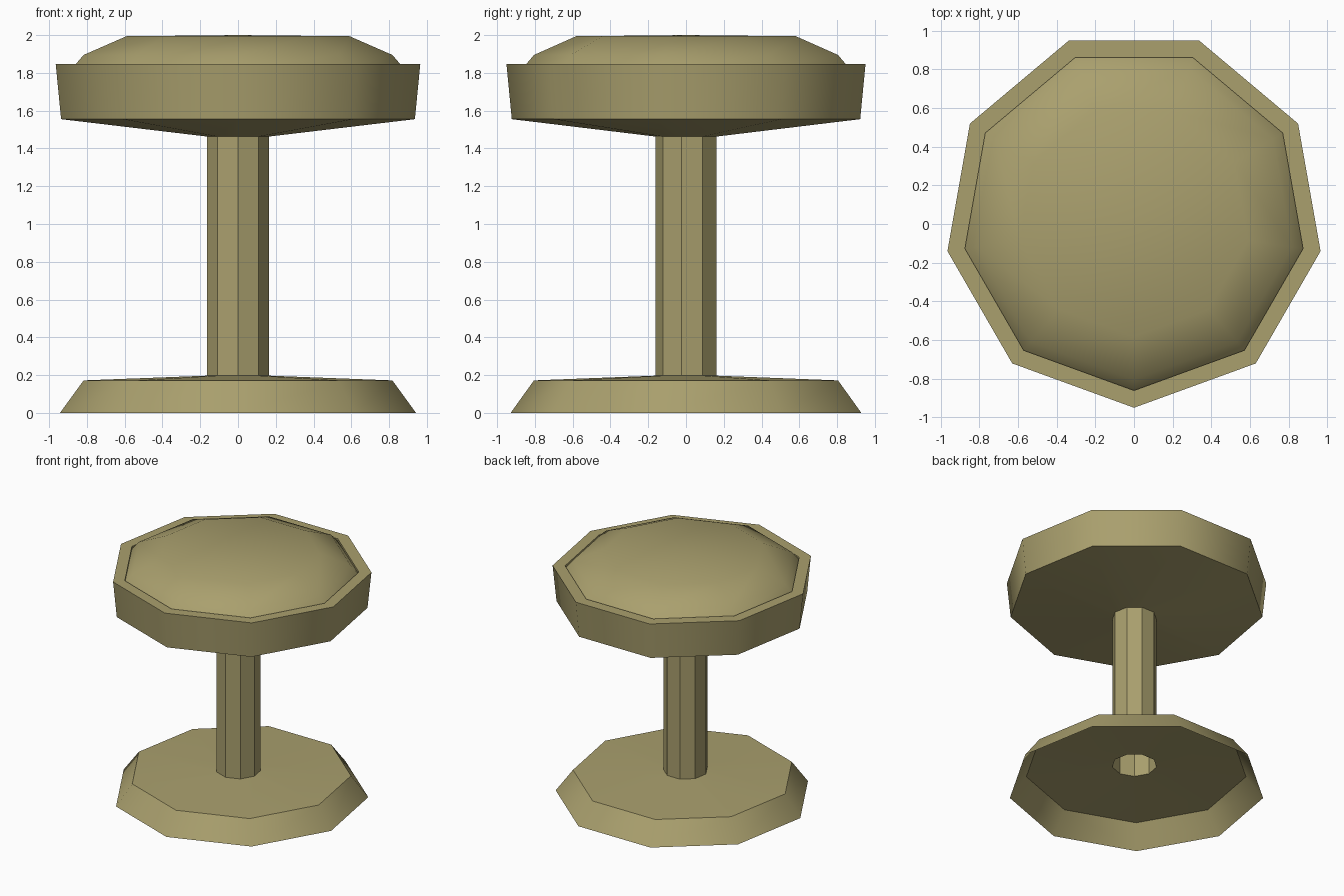
import bpy, bmesh, math

if "Cube" in bpy.data.objects:
    bpy.data.objects.remove(bpy.data.objects["Cube"])

SIDES = 9
metal = bpy.data.materials.new("khaki_brass")
metal.diffuse_color = (0.40, 0.35, 0.155, 1.0)
metal.use_nodes = True
metal.node_tree.nodes["Principled BSDF"].inputs["Base Color"].default_value = metal.diffuse_color


def ring(bm, r, z):
    # nine-sided ring with a corner at the front, centred on its own depth
    shift = r * (1 - math.cos(math.pi / SIDES)) / 2
    pts = []
    for i in range(SIDES):
        a = 2 * math.pi * i / SIDES
        pts.append(bm.verts.new((r * math.sin(a), shift - r * math.cos(a), z)))
    return pts


def stacked(name, profile, smooth=True, tip=None):
    # skin a list of (radius, height) rings, optionally closed by a tip point
    bm = bmesh.new()
    rings = [ring(bm, r, z) for r, z in profile]
    for a, b in zip(rings, rings[1:]):
        for i in range(SIDES):
            j = (i + 1) % SIDES
            bm.faces.new((a[i], a[j], b[j], b[i]))
    if tip is not None:
        top = bm.verts.new((0, 0, tip))
        for i in range(SIDES):
            bm.faces.new((rings[-1][i], rings[-1][(i + 1) % SIDES], top))
    mesh = bpy.data.meshes.new(name)
    bm.to_mesh(mesh)
    bm.free()
    mesh.materials.append(metal)
    obj = bpy.data.objects.new(name, mesh)
    bpy.context.collection.objects.link(obj)
    if smooth:
        bpy.ops.object.select_all(action='DESELECT')
        obj.select_set(True)
        bpy.context.view_layer.objects.active = obj
        bpy.ops.object.shade_smooth_by_angle(angle=math.radians(39.9))
    return obj


# hollow flared foot, open underneath
stacked("base", [(0.957, 0.0), (0.83, 0.172), (0.167, 0.197)])

# open faceted tube
stacked("post", [(0.167, 0.197), (0.167, 1.463)], smooth=False)

# shallow dish with a flat rim and a small step inside it
stacked("seat_pan", [(0.167, 1.463), (0.951, 1.555), (0.98, 1.847),
                     (0.888, 1.847), (0.888, 1.828)])

# domed cushion sitting in the rim
stacked("cushion", [(0.888, 1.828), (0.83, 1.895), (0.60, 1.994)], tip=2.0)
